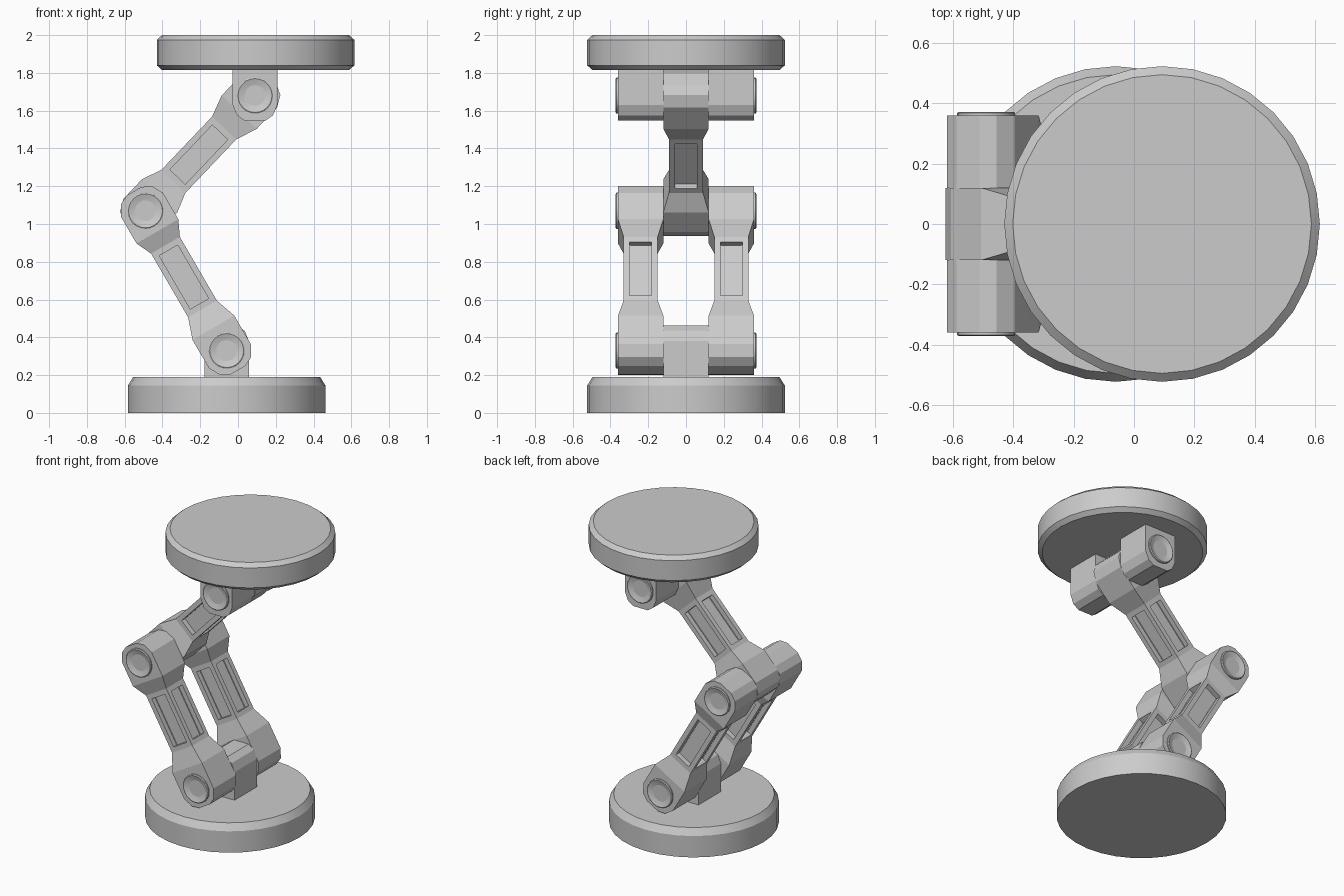
import bpy, bmesh, math
from mathutils import Vector

if "Cube" in bpy.data.objects:
    bpy.data.objects.remove(bpy.data.objects["Cube"])


def finish(name, bm, smooth=False):
    bmesh.ops.recalc_face_normals(bm, faces=bm.faces)
    me = bpy.data.meshes.new(name)
    bm.to_mesh(me)
    bm.free()
    ob = bpy.data.objects.new(name, me)
    bpy.context.collection.objects.link(ob)
    if smooth:
        bpy.ops.object.select_all(action='DESELECT')
        ob.select_set(True)
        bpy.context.view_layer.objects.active = ob
        bpy.ops.object.shade_smooth_by_angle(angle=math.radians(25))
    return ob


def skin(bm, rings):
    """Bridge closed rings of points and cap both ends; returns face lists per span."""
    rings = [[bm.verts.new(p) for p in r] for r in rings]
    n = len(rings[0])
    spans = [[bm.faces.new((a[i], a[(i + 1) % n], b[(i + 1) % n], b[i])) for i in range(n)]
             for a, b in zip(rings, rings[1:])]
    bm.faces.new(rings[0][::-1])
    bm.faces.new(rings[-1])
    return spans


def lathe(name, profile, place, n=32):
    bm = bmesh.new()
    skin(bm, [[place(r * math.cos(2 * math.pi * i / n), r * math.sin(2 * math.pi * i / n), h)
               for i in range(n)] for r, h in profile])
    return finish(name, bm, True)


def link(name, start, end, y, sections, panel=None):
    """Loft rectangles (distance, half width, half depth) from start towards end in the xz plane."""
    d = (Vector(end) - Vector(start)).normalized()
    bm = bmesh.new()
    rings = []
    for a, w, h in sections:
        rings.append([(start[0] + d.x * a - d.y * sw * w, y + sh * h, start[1] + d.y * a + d.x * sw * w)
                      for sw, sh in ((1, 1), (1, -1), (-1, -1), (-1, 1))])
    spans = skin(bm, rings)
    if panel is not None:
        bmesh.ops.recalc_face_normals(bm, faces=bm.faces)
        faces = spans[panel]
        bmesh.ops.inset_individual(bm, faces=faces, thickness=0.045)
        bmesh.ops.inset_individual(bm, faces=faces, thickness=0, depth=-0.035)
    return finish(name, bm)


def arm(name, start, end, y, w0, n0, n1, w1):
    length = (Vector(end) - Vector(start)).length
    cap = [(-0.12, 0.045), (-0.095, 0.095), (-0.035, 0.128)]
    secs = [(a, w, 0.12) for a, w in cap]
    secs += [(w0, 0.128, 0.12), (n0, 0.088, 0.09), (n1, 0.088, 0.09), (w1, 0.128, 0.12)]
    secs += [(length - a, w, 0.12) for a, w in reversed(cap)]
    link(name, start, end, y, secs, panel=4)


foot, knee, head = (-0.06, 0.33), (-0.49, 1.07), (0.09, 1.68)

# Base and top discs
lathe("base_disc", [(0.523, 0), (0.523, 0.145), (0.495, 0.19)],
      lambda x, y, h: (x - 0.06, y, h))
lathe("top_disc", [(0.495, 1.815), (0.523, 1.84), (0.523, 1.975), (0.495, 2.0)],
      lambda x, y, h: (x + 0.093, y, h))

# Lugs fixed to the discs
lug = [(-0.133, 0.055, 0.12), (-0.105, 0.095, 0.12), (-0.05, 0.118, 0.12), (0.145, 0.118, 0.12)]
link("base_lug", foot, (foot[0], 0), 0, lug)
for side, y in (("front", -0.24), ("back", 0.24)):
    link("top_lug_" + side, head, (head[0], 2), y, lug)
    # Paired lower arms
    arm("lower_arm_" + side, foot, knee, y, 0.14, 0.255, 0.645, 0.73)

# Single upper arm
arm("upper_arm", knee, head, 0, 0.11, 0.215, 0.605, 0.72)

# Pivot pins with dished ends
half = [(0.02, 0.355), (0.055, 0.36), (0.09, 0.372), (0.096, 0.368)]
pin = [(r, -h) for r, h in half] + [(r, h) for r, h in reversed(half)]
for name, (px, pz) in (("foot_pin", foot), ("knee_pin", knee), ("head_pin", head)):
    lathe(name, pin, lambda x, y, h: (px + x, h, pz + y), 24)
